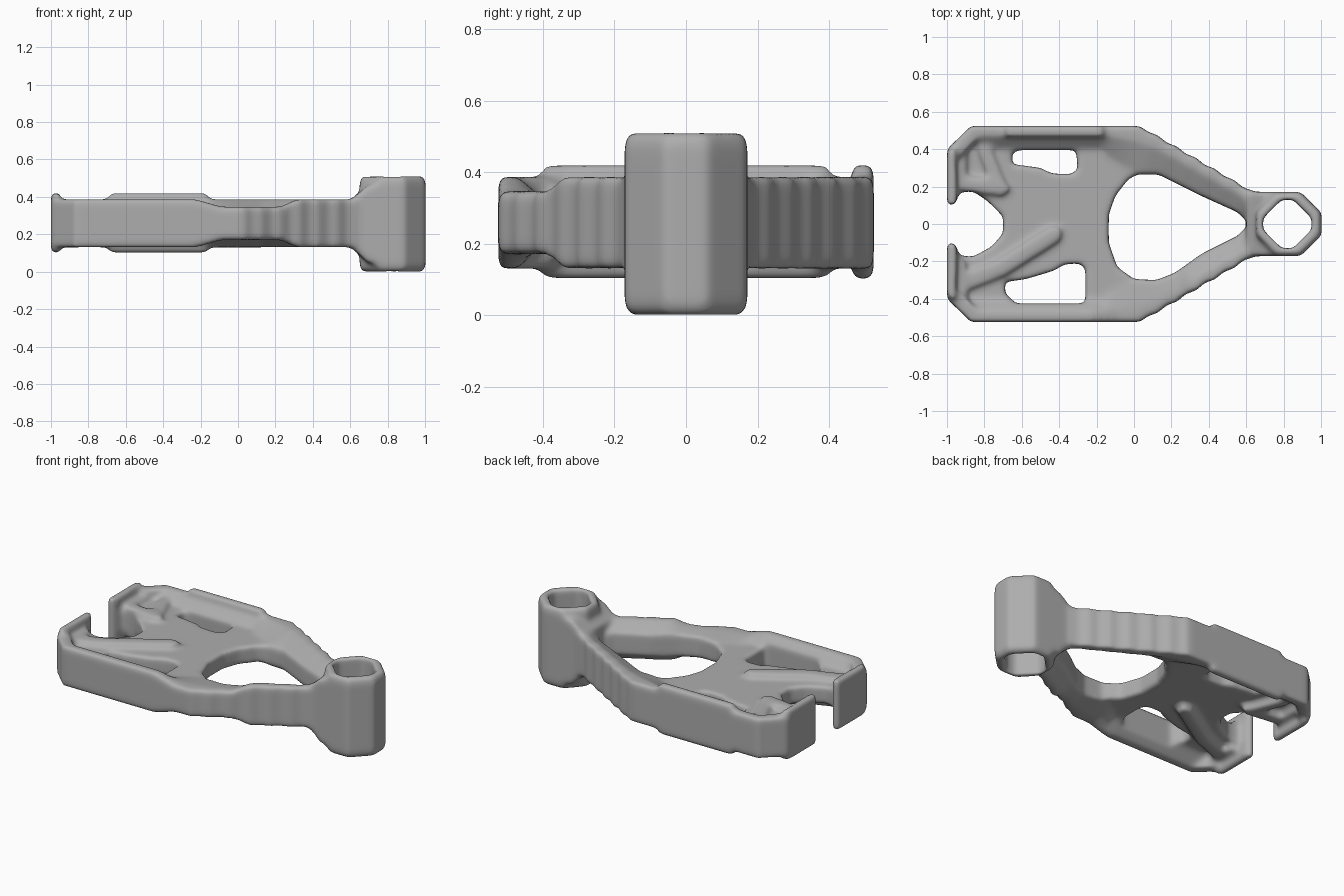
import bpy, bmesh, math
from mathutils import Vector

if "Cube" in bpy.data.objects:
    bpy.data.objects.remove(bpy.data.objects["Cube"], do_unlink=True)

steel = bpy.data.materials.new("cast_grey")
steel.use_nodes = True
GREY = (0.42, 0.42, 0.42, 1)
steel.diffuse_color = GREY
steel.node_tree.nodes["Principled BSDF"].inputs["Base Color"].default_value = GREY


def loft(bm, rings):
    """Skin a closed solid through rings of matching points."""
    rows = [[bm.verts.new(p) for p in ring] for ring in rings]
    faces = [bm.faces.new(rows[0]), bm.faces.new(rows[-1])]
    n = len(rows[0])
    for a, b in zip(rows, rows[1:]):
        for i in range(n):
            j = (i + 1) % n
            faces.append(bm.faces.new((a[i], a[j], b[j], b[i])))
    bmesh.ops.recalc_face_normals(bm, faces=faces)


def prism(bm, pts, lo, hi, axis="z"):
    """Extrude an outline along z, or an (x, z) outline along y."""
    loft(bm, [[(p[0], p[1], h) if axis == "z" else (p[0], h, p[1]) for p in pts]
              for h in (lo, hi)])


def bar(bm, start, end, width, lo, hi):
    """Straight rib between two plan points."""
    s, e = Vector(start), Vector(end)
    d = (e - s).normalized() * width / 2
    n = Vector((-d.y, d.x))
    prism(bm, [s - n, s - d, s + n, e + n, e + d, e - n], lo, hi)


def make_object(name, bm):
    mesh = bpy.data.meshes.new(name)
    bm.to_mesh(mesh)
    bm.free()
    mesh.materials.append(steel)
    obj = bpy.data.objects.new(name, mesh)
    bpy.context.collection.objects.link(obj)
    return obj


def outer(x):
    """Outside edge of rail and rippled arm."""
    return .525 - max(x - .03, 0) * .585 + (.008 * math.sin(x * 62) if x > .06 else 0)


def inner(x):
    """Inside edge of rail and arm."""
    if x < -.14:
        return .4
    return .262 - max(x - .13, 0) * .5 + max(.02 - x, 0) * .6


def dip(x):
    """Amount by which the front member slims, eased at both ends."""
    return .04 * max(0, min(1, (x + .22) / .13, (.31 - x) / .08))


bm = bmesh.new()

# Thin web between the rails
prism(bm, [(-.95, -.44), (-.95, .44), (.1, .44), (.1, -.44)], .21, .325)

for side in (1, -1):
    def m(pts):
        return [(x, y * side) for x, y in pts]

    # Rail and diagonal arm: tall outer wall sloping down to a thin inner edge
    rings = []
    for i in range(53):
        x = -.88 + 1.54 * i / 52
        o, n = outer(x), inner(x)
        crest = o - max(.055, .32 * (o - n))
        d = dip(x) if side < 0 else 0
        section = [(o, .13 + d), (crest, .13 + d), (n, .205), (n, .325),
                   (crest, .387 - d), (o, .387 - d)]
        rings.append([(x, y * side, z) for y, z in section])
    loft(bm, rings)

    # Chamfered corner, flared end pad and its backing
    prism(bm, m([(-.87, .525), (-.84, .525), (-.84, .455), (-.93, .36),
                 (-1, .36), (-1, .4)]), .13, .387)
    prism(bm, m([(-1, .1), (-1, .385), (-.95, .41), (-.945, .1)]), .1, .42)
    prism(bm, m([(-.96, .17), (-.96, .42), (-.89, .44), (-.9, .2)]), .16, .36)

# Raised crown on the back rail
prism(bm, [(-.74, .3), (-.68, .42), (-.17, .42), (-.1, .3),
           (-.1, .22), (-.17, .1), (-.68, .1), (-.74, .22)], .465, .525, "y")

# Ribs on the web
for start, end, width, lo, hi in (
        ((-.42, -.05), (-.72, -.24), .09, .16, .36),
        ((-.72, -.24), (-.93, -.32), .09, .16, .355),
        ((-.70, .19), (-.93, .22), .08, .16, .36),
        ((-.72, .2), (-.8, .4), .07, .16, .355)):
    bar(bm, start, end, width, lo, hi)

# Upright boss with softened rims
boss = [(.65, -.06), (.65, .06), (.755, .172), (.89, .172), (1.003, .06),
        (1.003, -.06), (.89, -.172), (.755, -.172)]
rims = ((0, .9), (.012, .96), (.035, 1), (.475, 1), (.5, .96), (.512, .9))
loft(bm, [[(.83 + (x - .83) * s, y * s, z) for x, y in boss] for z, s in rims])

# Neck that flares from the arms into the boss
prism(bm, [(.6, .13), (.64, .1), (.69, .05), (.8, .03),
           (.8, .48), (.69, .46), (.64, .415), (.6, .387)], -.172, .172, "y")
body = make_object("bracket_body", bm)

# Cutters for the openings
openings = {
    "bore_cutter": [(.69, -.03), (.69, .03), (.79, .13), (.85, .13),
                    (.95, .03), (.95, -.03), (.85, -.13), (.79, -.13)],
    "centre_cutter": [(-.135, .05), (-.1, .15), (-.03, .24), (.02, .265), (.13, .265),
                      (.22, .22), (.36, .15), (.56, .06), (.6, 0), (.56, -.06),
                      (.36, -.16), (.22, -.26), (.12, -.3), (0, -.295), (-.09, -.23),
                      (-.135, -.1)],
    "notch_cutter": [(-1.1, .1), (-.96, .1), (-.93, .17), (-.86, .175), (-.78, .12),
                     (-.7, .04), (-.7, -.05), (-.76, -.12), (-.86, -.175),
                     (-.93, -.17), (-.96, -.1), (-1.1, -.1)],
    "back_slot_cutter": [(-.65, .32), (-.65, .38), (-.62, .395), (-.31, .395),
                         (-.3, .29), (-.34, .265), (-.44, .27), (-.5, .3)],
    "front_slot_cutter": [(-.69, -.31), (-.69, -.37), (-.63, -.425), (-.26, -.425),
                          (-.26, -.24), (-.29, -.21), (-.37, -.215), (-.43, -.25),
                          (-.58, -.295)],
}


def apply(obj, kind, **settings):
    mod = obj.modifiers.new(kind.lower(), kind)
    for key, value in settings.items():
        setattr(mod, key, value)
    bpy.ops.object.modifier_apply(modifier=mod.name)


bpy.ops.object.select_all(action="DESELECT")
bpy.context.view_layer.objects.active = body
body.select_set(True)

# Fuse, cut the openings, then soften everything into one casting
apply(body, "REMESH", mode="VOXEL", voxel_size=.012)
for name, outline in openings.items():
    bm = bmesh.new()
    prism(bm, outline, -.2, .8)
    cutter = make_object(name, bm)
    cutter.hide_render = True
    apply(body, "BOOLEAN", operation="DIFFERENCE", solver="EXACT", object=cutter)
    bpy.data.objects.remove(cutter, do_unlink=True)
apply(body, "REMESH", mode="VOXEL", voxel_size=.011)
apply(body, "SMOOTH", factor=.5, iterations=20)

body.data.materials.clear()
body.data.materials.append(steel)
for poly in body.data.polygons:
    poly.material_index = 0
bpy.ops.object.shade_smooth_by_angle(angle=math.radians(60))
